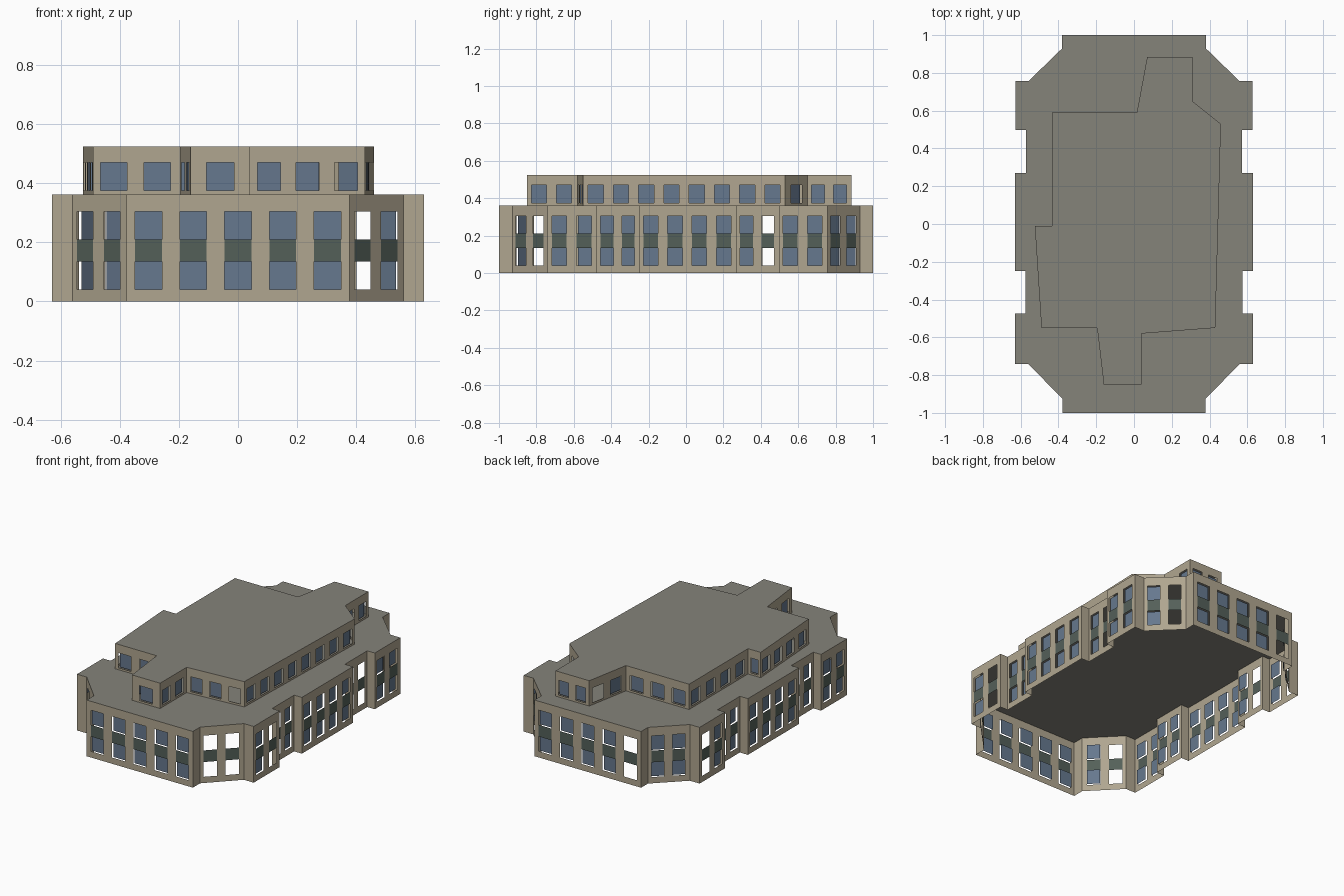
import bpy, bmesh
from mathutils import Vector

cube = bpy.data.objects.get("Cube")
if cube:
    bpy.data.objects.remove(cube, do_unlink=True)


def material(name, srgb):
    lin = [((c / 255 + 0.055) / 1.055) ** 2.4 for c in srgb] + [1]
    m = bpy.data.materials.new(name)
    m.use_nodes = True
    m.diffuse_color = lin
    m.node_tree.nodes["Principled BSDF"].inputs["Base Color"].default_value = lin
    return m


STONE = material("tan stone", (176, 166, 144))
ROOF = material("grey roof", (133, 131, 122))
GLASS = material("blue glass", (102, 120, 142))
PANEL = material("green panel", (84, 96, 89))


class Part:
    """A mesh part collected from flat sheets."""
    def __init__(self, name, mat):
        self.name, self.mat, self.bm = name, mat, bmesh.new()

    def face(self, points):
        self.bm.faces.new([self.bm.verts.new(p) for p in points])

    def finish(self):
        bmesh.ops.remove_doubles(self.bm, verts=self.bm.verts, dist=0.0005)
        mesh = bpy.data.meshes.new(self.name)
        self.bm.to_mesh(mesh)
        self.bm.free()
        mesh.materials.append(self.mat)
        bpy.context.collection.objects.link(bpy.data.objects.new(self.name, mesh))


def storey(name, outline, base, top, bands, empty):
    """Walls around an anticlockwise outline; bands are (bottom, top, kind)."""
    walls = Part(name + "_walls", STONE)
    panes = Part(name + "_window_panes", GLASS)
    spandrels = Part(name + "_spandrels", PANEL)
    roof = Part(name + "_roof", ROOF)
    recess = 0.012
    low, high = bands[0][0], bands[-1][1]

    for i, p in enumerate(outline):
        a = Vector((*p, 0))
        b = Vector((*outline[(i + 1) % len(outline)], 0))
        length = (b - a).length
        along = (b - a) / length
        outward = Vector((along.y, -along.x, 0))

        def sheet(part, s0, s1, z0, z1, depth=0):
            def at(s, z):
                return a + along * s - outward * depth + Vector((0, 0, z))
            part.face([at(s0, z0), at(s1, z0), at(s1, z1), at(s0, z1)])

        count = 0 if length < 0.08 else max(1, round(length / 0.14))
        if not count:
            sheet(walls, 0, length, base, top)
            continue
        # Wall strips below and above the row of openings
        sheet(walls, 0, length, base, low)
        sheet(walls, 0, length, high, top)
        pitch = length / count
        width = min(pitch * 0.6, 0.094)
        shift = 0.47 if count in (2, 4) else 0.5
        left = 0
        for k in range(count):
            mid = (k + shift) * pitch
            s0, s1 = mid - width / 2, mid + width / 2
            sheet(walls, left, s0, low, high)
            left = s1
            spot = a + along * mid
            glazed = all((spot - Vector((*e, 0))).length > 0.045 for e in empty)
            for z0, z1, kind in bands:
                if kind == "panel":
                    sheet(spandrels, s0, s1, z0, z1)
                elif glazed:
                    sheet(panes, s0, s1, z0, z1, recess)
        sheet(walls, left, length, low, high)

    roof.face([(x, y, top) for x, y in outline])
    for part in (walls, panes, roof):
        part.finish()
    if any(kind == "panel" for _, _, kind in bands):
        spandrels.finish()


# Lower storeys: right half outline, mirrored for the left half
half = [(0.378, -1), (0.378, -0.927), (0.56, -0.74), (0.63, -0.74),
        (0.63, -0.475), (0.575, -0.475), (0.575, -0.25), (0.63, -0.25),
        (0.63, 0.27), (0.573, 0.27), (0.573, 0.497), (0.627, 0.497),
        (0.627, 0.757), (0.558, 0.757), (0.38, 0.93), (0.38, 1)]
lower = half + [(-x, y) for x, y in reversed(half)]
storey("lower", lower, 0, 0.362,
       [(0.04, 0.135, "glass"), (0.135, 0.21, "panel"), (0.21, 0.305, "glass")],
       # openings left without panes
       [(0.42, -0.88), (0.51, -0.79), (0.42, 0.88), (-0.51, -0.79), (-0.3, 1),
        (0.573, 0.43), (-0.573, 0.43), (0.63, -0.55), (-0.627, 0.69)])

# Set-back top storey
upper = [(-0.16, -0.85), (0.04, -0.85), (0.04, -0.58), (0.43, -0.55),
         (0.46, 0.53), (0.31, 0.65), (0.31, 0.885), (0.07, 0.885),
         (0.015, 0.59), (-0.435, 0.59), (-0.435, -0.01), (-0.525, -0.01),
         (-0.49, -0.55), (-0.195, -0.55)]
storey("upper", upper, 0.362, 0.525, [(0.375, 0.47, "glass")],
       [(0.37, -0.555), (0.055, 0.81)])
